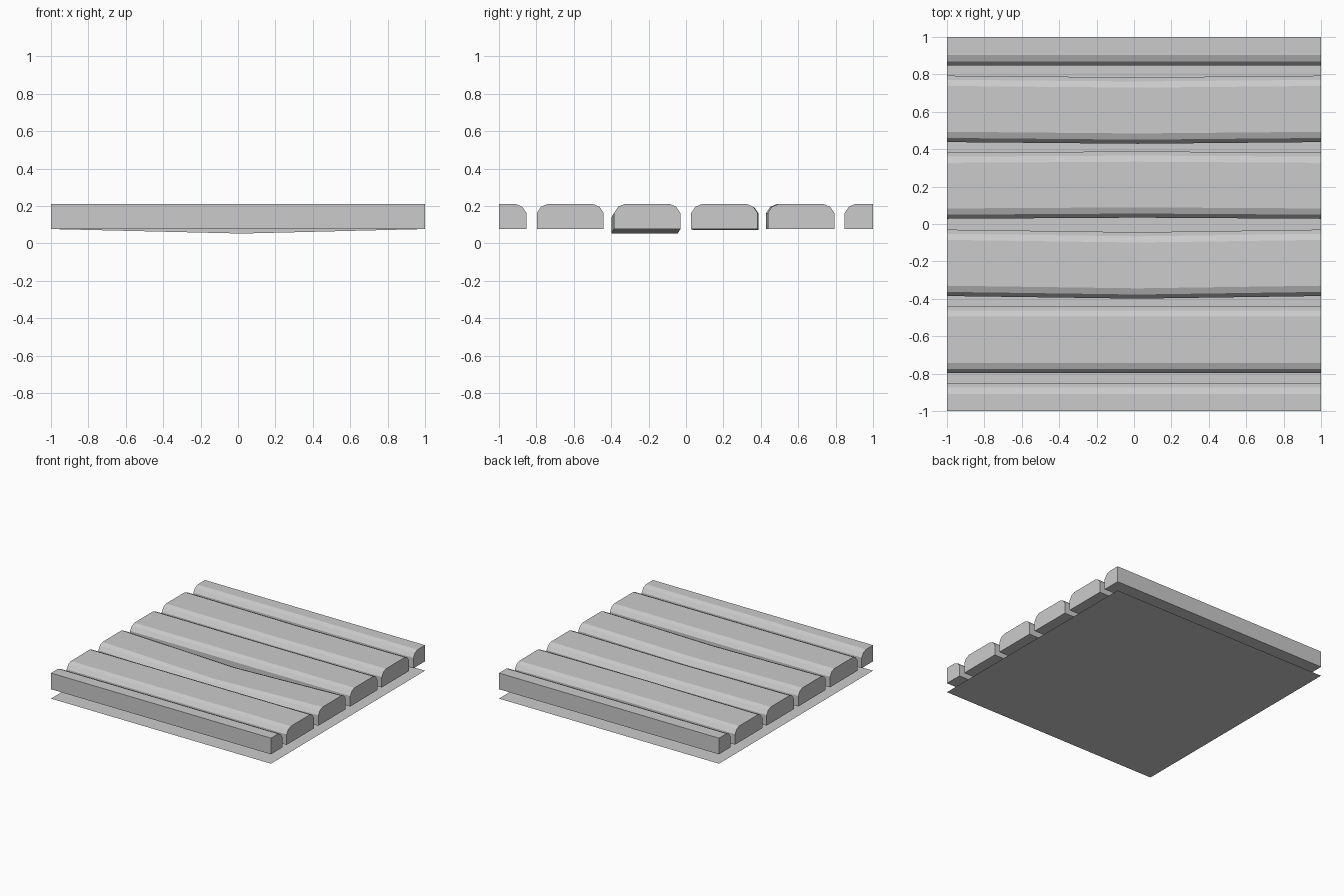
import bpy, bmesh

if "Cube" in bpy.data.objects:
    bpy.data.objects.remove(bpy.data.objects["Cube"])

BOTTOM, TOP = 0.077, 0.21


def mesh_object(name, bm):
    bmesh.ops.recalc_face_normals(bm, faces=bm.faces)
    me = bpy.data.meshes.new(name)
    bm.to_mesh(me)
    bm.free()
    ob = bpy.data.objects.new(name, me)
    bpy.context.collection.objects.link(ob)
    return ob


def profile(y0, y1, round0, round1):
    """Cross-section in (y, z) with two-step rounded upper corners."""
    corner = [(0.0, TOP - 0.047), (0.022, TOP - 0.014), (0.055, TOP)]
    left = [(y0 + a, z) for a, z in corner] if round0 else [(y0, TOP)]
    right = [(y1 - a, z) for a, z in reversed(corner)] if round1 else [(y1, TOP)]
    return [(y0, BOTTOM)] + left + right + [(y1, BOTTOM)]


def plank(name, y0, y1, bend=0.0, sag=0.0, round0=True, round1=True):
    """Plank along x; its middle is shifted by bend in y and lowered by sag."""
    pts = profile(y0, y1, round0, round1)
    sections = [(-1, 0, 0), (1, 0, 0)]
    if bend or sag:
        sections.insert(1, (0.02, bend, sag))
    bm = bmesh.new()
    rings = [[bm.verts.new((x, y + dy, z - dz)) for y, z in pts]
             for x, dy, dz in sections]
    n = len(pts)
    for a, b in zip(rings, rings[1:]):
        for i in range(n):
            j = (i + 1) % n
            bm.faces.new((a[i], a[j], b[j], b[i]))
    bm.faces.new(rings[0])
    bm.faces.new(rings[-1])
    return mesh_object(name, bm)


# Thin base sheet under the planks
bm = bmesh.new()
bmesh.ops.create_grid(bm, x_segments=1, y_segments=1, size=1.0)
mesh_object("base_sheet", bm)

# Half-width edge planks, square on the outer side
plank("front_edge_plank", -1.0, -0.853, round0=False)
plank("back_edge_plank", 0.848, 1.0, round1=False)

# Full planks, some slightly warped in the middle
plank("plank_1", -0.797, -0.44)
plank("plank_2", -0.385, -0.03, bend=-0.014, sag=0.024)
plank("plank_3", 0.028, 0.382, bend=0.006, sag=0.004)
plank("plank_4", 0.438, 0.793, bend=-0.009)
